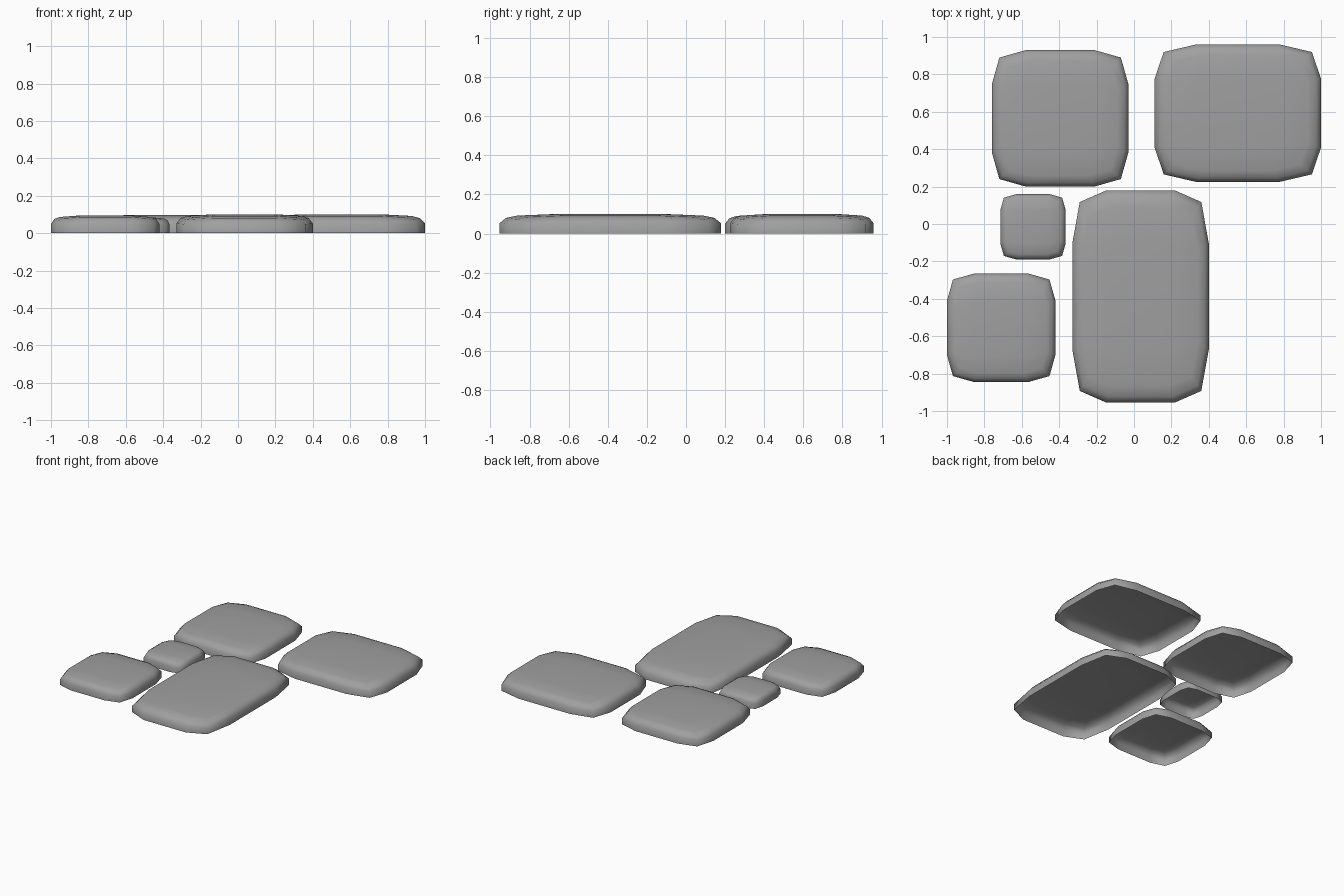
import bpy, bmesh

cube = bpy.data.objects.get("Cube")
if cube:
    bpy.data.objects.remove(cube, do_unlink=True)

stone_grey = bpy.data.materials.new("stone_grey")
stone_grey.use_nodes = True
colour = (0.35, 0.35, 0.35, 1)
stone_grey.diffuse_color = colour
stone_grey.node_tree.nodes["Principled BSDF"].inputs["Base Color"].default_value = colour

# Grid positions around the rim, in order
RIM = ([(i, -2) for i in range(-2, 2)] + [(2, j) for j in range(-2, 2)]
       + [(i, 2) for i in range(2, -2, -1)] + [(-2, j) for j in range(2, -2, -1)])

# Rim rings from ground to crown: scale, height, drop at the corners
RINGS = [(1, 0, 0), (1, 0.052, 0.004), (0.94, 0.08, 0.007), (0.84, 0.092, 0.007)]


def rim_point(i, j, scale):
    corner = 0.89 if abs(i) == abs(j) == 2 else 1
    return i / 2 * corner * scale, j / 2 * corner * scale


def add_stone(name, x0, x1, y0, y1, height):
    """Rounded paving stone: rim rings and a domed grid top, open underneath."""
    bm = bmesh.new()
    cx, cy, rx, ry = (x0 + x1) / 2, (y0 + y1) / 2, (x1 - x0) / 2, (y1 - y0) / 2

    def vert(u, v, z):
        return bm.verts.new((cx + u * rx, cy + v * ry, z * height / 0.1))

    # Side walls and rounded shoulder
    rings = []
    for scale, z, drop in RINGS:
        rings.append([vert(*rim_point(i, j, scale), z - drop * (abs(i) == abs(j)))
                      for i, j in RIM])
    for low, high in zip(rings, rings[1:]):
        for k in range(len(RIM)):
            n = (k + 1) % len(RIM)
            bm.faces.new((low[k], low[n], high[n], high[k]))

    # Crown
    grid = dict(zip(RIM, rings[-1]))
    for i in (-1, 0, 1):
        for j in (-1, 0, 1):
            grid[i, j] = vert(i / 2, j / 2, 0.1 - 0.001 * abs(i * j))
    for i in range(-2, 2):
        for j in range(-2, 2):
            bm.faces.new((grid[i, j], grid[i + 1, j], grid[i + 1, j + 1], grid[i, j + 1]))

    for face in bm.faces:
        face.smooth = True
    mesh = bpy.data.meshes.new(name)
    bm.to_mesh(mesh)
    bm.free()
    mesh.materials.append(stone_grey)
    bpy.context.collection.objects.link(bpy.data.objects.new(name, mesh))


add_stone("back_right_stone", -0.76, -0.03, 0.20, 0.93, 0.098)
add_stone("back_left_stone", 0.11, 1.0, 0.225, 0.96, 0.1)
add_stone("small_stone", -0.715, -0.365, -0.19, 0.16, 0.084)
add_stone("front_right_stone", -1.0, -0.42, -0.845, -0.265, 0.094)
add_stone("front_long_stone", -0.33, 0.40, -0.955, 0.18, 0.1)
